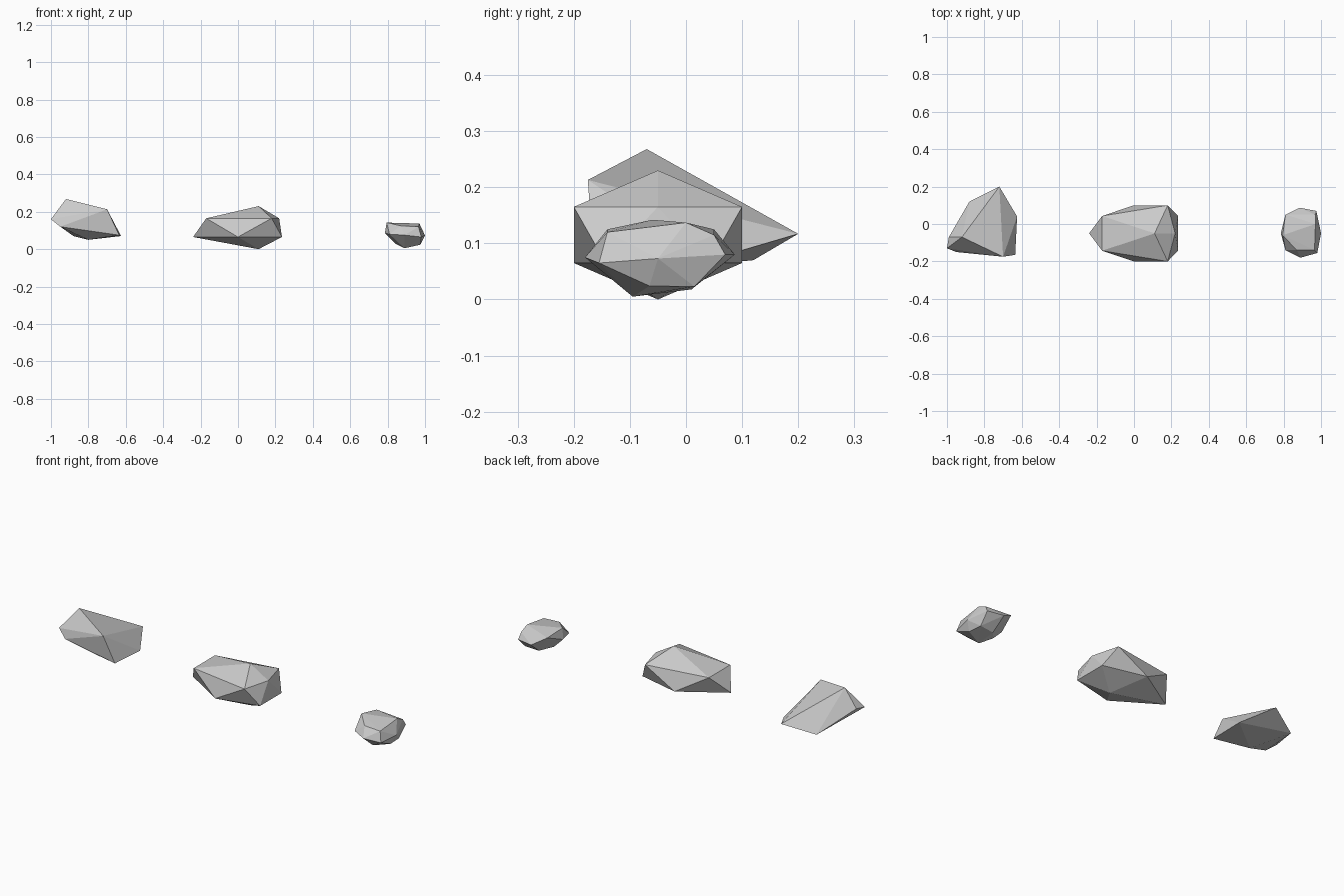
import bpy, bmesh


def rock(name, points):
    """Faceted stone: convex hull around a handful of corner points."""
    bm = bmesh.new()
    for p in points:
        bm.verts.new(p)
    hull = bmesh.ops.convex_hull(bm, input=bm.verts)
    loose = {e for e in hull["geom_interior"] + hull["geom_unused"]
             if isinstance(e, bmesh.types.BMVert)}
    bmesh.ops.delete(bm, geom=list(loose), context='VERTS')
    bmesh.ops.recalc_face_normals(bm, faces=bm.faces)
    mesh = bpy.data.meshes.new(name)
    bm.to_mesh(mesh)
    bm.free()
    obj = bpy.data.objects.new(name, mesh)
    bpy.context.collection.objects.link(obj)
    return obj


# Large pointed stone on the left
rock("left_rock", [
    (-0.92, -0.07, 0.268), (-0.70, -0.175, 0.213), (-0.72, 0.20, 0.117),
    (-1.00, -0.13, 0.16), (-0.99, -0.07, 0.17), (-0.88, 0.12, 0.07),
    (-0.625, 0.04, 0.07), (-0.635, -0.165, 0.075),
    (-0.95, -0.15, 0.12), (-0.80, -0.09, 0.05),
])

# Middle stone, symmetric about y = -0.05: (x, half width, z)
half = [
    (0.11, 0, 0.23), (0.22, 0, 0.165), (0.18, 0.15, 0.165), (-0.17, 0.093, 0.165),
    (0.11, 0, 0), (-0.24, 0, 0.065), (0.0, 0.15, 0.065), (0.235, 0.093, 0.065),
]
rock("middle_rock", [(x, -0.05 + s * w, z) for x, w, z in half
                     for s in ((1, -1) if w else (1,))])

# Small rounded stone on the right
rock("right_rock", [
    # upper corners
    (0.795, -0.06, 0.142), (0.81, 0.05, 0.125), (0.97, 0.0, 0.137),
    (0.97, 0.05, 0.115), (0.965, -0.14, 0.12), (0.87, -0.14, 0.125),
    # waist
    (1.0, -0.05, 0.073), (0.975, 0.07, 0.08), (0.885, 0.087, 0.08),
    (0.785, -0.05, 0.085), (0.81, -0.14, 0.08), (0.89, -0.18, 0.075),
    (0.98, -0.155, 0.065),
    # underside
    (0.975, -0.065, 0.024), (0.97, 0.015, 0.023), (0.89, -0.095, 0.005),
    (0.89, 0.01, 0.018), (0.84, -0.05, 0.03),
])
